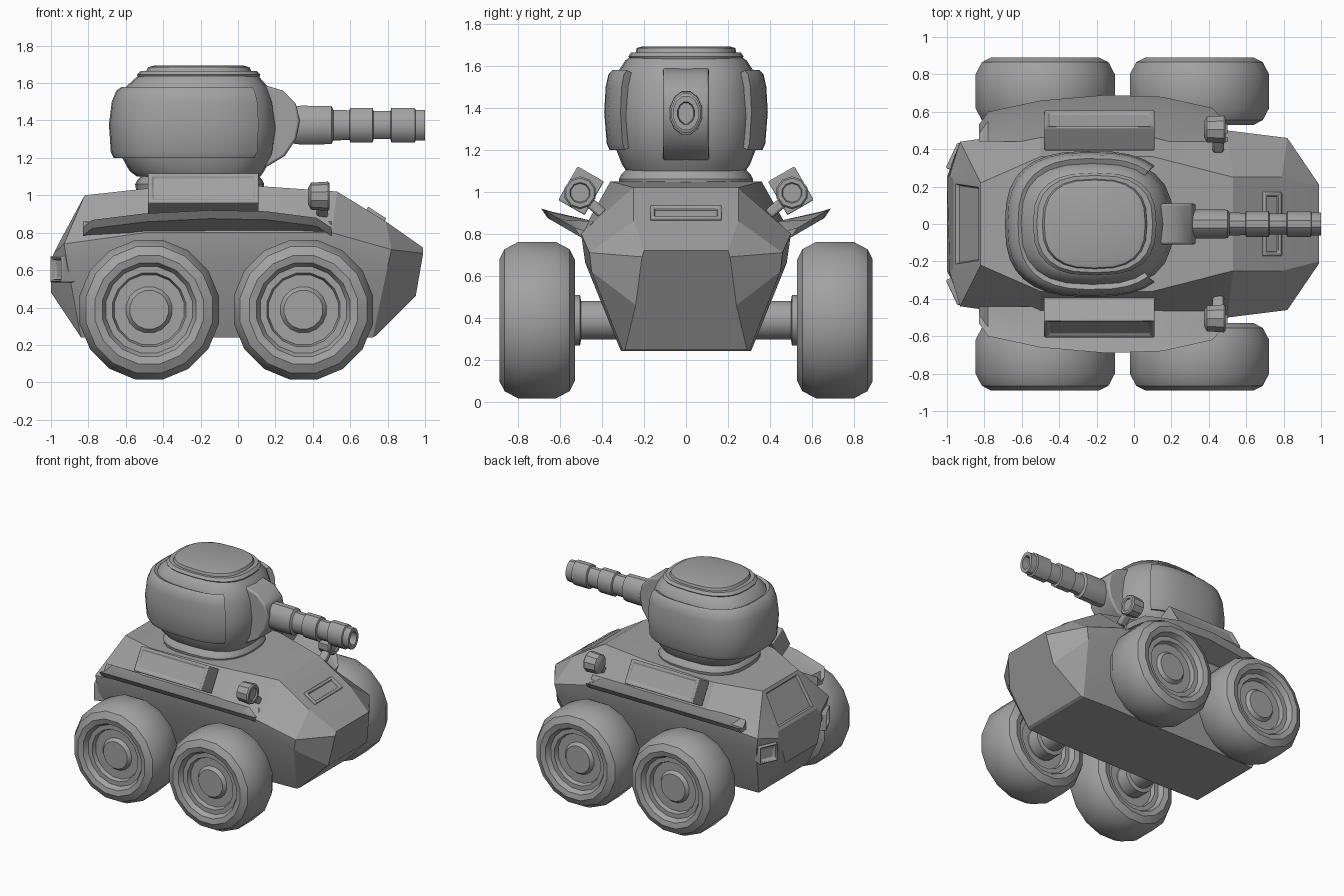
import bpy, bmesh
from math import sin, cos, pi, radians, copysign
from mathutils import Vector, Matrix

cube = bpy.data.objects.get("Cube")
if cube:
    bpy.data.objects.remove(cube, do_unlink=True)

grey = bpy.data.materials.new("armour grey")
grey.use_nodes = True
COLOUR = (0.36, 0.36, 0.36, 1)
grey.diffuse_color = COLOUR
grey.node_tree.nodes["Principled BSDF"].inputs["Base Color"].default_value = COLOUR


def finish(name, bm, smooth=None, bevel=0):
    bmesh.ops.recalc_face_normals(bm, faces=bm.faces[:])
    mesh = bpy.data.meshes.new(name)
    bm.to_mesh(mesh)
    bm.free()
    mesh.materials.append(grey)
    obj = bpy.data.objects.new(name, mesh)
    bpy.context.collection.objects.link(obj)
    if bevel:
        mod = obj.modifiers.new("edge", "BEVEL")
        mod.width, mod.segments, mod.limit_method = bevel, 2, "ANGLE"
    if smooth:
        bpy.ops.object.select_all(action="DESELECT")
        obj.select_set(True)
        bpy.context.view_layer.objects.active = obj
        bpy.ops.object.shade_smooth_by_angle(angle=radians(smooth))
    return obj


def loft(sections):
    """Skin closed sections one after another and cap both ends."""
    bm = bmesh.new()
    rows = [[bm.verts.new(p) for p in s] for s in sections]
    n = len(rows[0])
    for a, b in zip(rows, rows[1:]):
        for i in range(n):
            j = (i + 1) % n
            bm.faces.new((a[i], a[j], b[j], b[i]))
    bm.faces.new(rows[0])
    bm.faces.new(rows[-1])
    return bm


def lathe(name, profile, centre, axis, sides=16, squash=1, smooth=35):
    """Turn (distance, radius) pairs about the x or y axis."""
    c = Vector(centre)
    rings = []
    for d, r in profile:
        ring = []
        for i in range(sides):
            t = 2 * pi * (i + 0.5) / sides
            u, v = r * cos(t) * squash, r * sin(t)
            ring.append(c + Vector((d, u, v) if axis == "x" else (u, d, v)))
        rings.append(ring)
    return finish(name, loft(rings), smooth)


def box(name, centre, size, rot=(0, 0, 0), panel=None, bevel=0.012):
    """Box; panel = (face direction, margin, depth) sinks a frame in one face."""
    bm = bmesh.new()
    bmesh.ops.create_cube(bm, size=1)
    bmesh.ops.scale(bm, vec=size, verts=bm.verts[:])
    if panel:
        bm.normal_update()
        face = max(bm.faces, key=lambda f: f.normal.dot(Vector(panel[0])))
        bmesh.ops.inset_region(bm, faces=[face], thickness=panel[1])
        bmesh.ops.inset_region(bm, faces=[face], thickness=0.006, depth=-panel[2])
    obj = finish(name, bm, 30, bevel)
    obj.location = centre
    obj.rotation_euler = [radians(a) for a in rot]
    return obj


# Hull: half sections from keel, through belt and shoulder, to the deck edge
HULL = [
    [(-1, .2, .48), (-1, .25, .64), (-.985, .26, .69), (-.965, .24, .73)],
    [(-.84, .3, .24), (-.91, .43, .62), (-.93, .44, .74), (-.82, .22, 1.0)],
    [(-.5, .31, .24), (-.5, .48, .66), (-.5, .5, .8), (-.5, .36, 1.035)],
    [(.1, .31, .24), (.1, .48, .66), (.1, .5, .8), (.1, .36, 1.05)],
    [(.5, .31, .24), (.5, .48, .66), (.5, .5, .8), (.53, .25, 1.02)],
    [(.72, .3, .24), (.8, .45, .62), (.82, .46, .71), (.79, .25, .86)],
    [(.74, .29, .25), (.95, .24, .46), (.99, .21, .69), (.99, .2, .72)],
]
bm = loft([half + [(x, -y, z) for x, y, z in reversed(half)] for half in HULL])
bm.normal_update()
# Sunken rear hatch on the sloping tail
tail = min((f for f in bm.faces if f.calc_center_median().z > .8
            and abs(f.calc_center_median().y) < .01),
           key=lambda f: f.calc_center_median().x)
bmesh.ops.recalc_face_normals(bm, faces=bm.faces[:])
bmesh.ops.inset_region(bm, faces=[tail], thickness=.035)
bmesh.ops.inset_region(bm, faces=[tail], thickness=.012, depth=-.02)
finish("hull", bm, 15)

# Vision slot on the sloping nose
box("nose_slot", (.735, 0, .893), (.115, .34, .035), (0, 33, 0), ((0, 0, 1), .028, .025), .006)

# Wheels, axles and side fittings
WHEEL = [(.13, .1), (.13, .105), (.105, .125), (.105, .19), (.135, .2), (.135, .235),
         (.17, .255), (.18, .295), (.155, .345), (.09, .38)]
WHEEL = WHEEL + [(-d, r) for d, r in reversed(WHEEL)]
FENDER = [(-.83, .53), (-.78, .6), (-.5, .66), (-.15, .69), (.15, .68), (.42, .62), (.5, .53)]

for side, label in ((1, "left"), (-1, "right")):
    for x, place in ((-.475, "rear"), (.35, "front")):
        lathe(f"{place}_{label}_wheel", WHEEL, (x, side * .71, .388), "y", 16)
        lathe(f"{place}_{label}_axle",
              [(side * d, r) for d, r in ((.25, .095), (.5, .095), (.505, .125), (.6, .125))],
              (x, 0, .388), "y", 12)

    # Fender sweeping outwards and up, thin at its lip
    sections = []
    for x, y in FENDER:
        lip = .8 + (y - .5) * .58
        sections.append([(x, side * .44, .79), (x, side * .44, .86),
                         (x, side * (y - .05), lip - .005), (x, side * y, lip + .01),
                         (x, side * (y - .03), lip - .035)])
    finish(f"{label}_fender", loft(sections), 30)

    # Stowage box with sunken lid
    box(f"{label}_stowage_box", (-.185, side * .5, 1.005), (.59, .145, .185),
        (side * 30, 0, 0), ((0, side, 0), .03, .012), .02)

    # Headlamp on its bracket
    lathe(f"{label}_headlamp", [(-.055, .045), (-.04, .072), (.05, .078), (.06, .07),
                                (.06, .05), (.05, .045)],
          (.43, side * .505, .995), "x", 10)
    box(f"{label}_headlamp_bracket", (.45, side * .455, .945), (.06, .16, .05),
        (side * 40, 0, 0))

    # Tail lamp
    box(f"{label}_tail_lamp", (-.925, side * .345, .605), (.11, .15, .14),
        (0, 0, -side * 25), ((-1, 0, 0), .022, .03), .008)


# Turret built from rounded-square outlines
def outline(z, back, front, half, t):
    def power(v):
        return copysign(abs(v) ** .75, v)
    return ((back + front) / 2 + (front - back) / 2 * power(cos(t)), half * power(sin(t)), z)


def rounded(name, levels, sides=24, smooth=35):
    turns = [2 * pi * i / sides for i in range(sides)]
    return finish(name, loft([[outline(*lv, t) for t in turns] for lv in levels]), smooth)


rounded("turret_ring", [(1.0, -.54, .13, .31), (1.06, -.55, .14, .32),
                        (1.08, -.54, .13, .31), (1.12, -.5, .1, .27)])
rounded("turret_body", [(1.1, -.54, .12, .285), (1.13, -.58, .14, .305), (1.22, -.63, .19, .34),
                        (1.36, -.655, .21, .35), (1.5, -.64, .19, .34), (1.58, -.6, .16, .32),
                        (1.625, -.55, .12, .29), (1.64, -.53, .11, .27)])
rounded("turret_hatch", [(1.62, -.53, .11, .26), (1.645, -.54, .12, .275), (1.665, -.52, .1, .26),
                         (1.665, -.49, .07, .24), (1.685, -.48, .06, .235),
                         (1.693, -.45, .03, .21)])

# Armour band wrapped round the sides and back of the turret
BAND = [(1.22, -.6, .15, .31), (1.2, -.665, .2, .365), (1.23, -.68, .22, .378),
        (1.38, -.69, .23, .39), (1.5, -.675, .22, .383), (1.56, -.65, .2, .37),
        (1.58, -.62, .18, .35), (1.56, -.58, .14, .31)]
STEPS = 24
arc = [radians(48 + 264 * i / STEPS) for i in range(STEPS + 1)]
finish("turret_armour", loft([[outline(*lv, t) for lv in BAND] for t in arc]), 35)

# Mantlet: rounded side profile given width
MANTLET = [(0, 1.15), (.15, 1.15), (.25, 1.21), (.31, 1.3), (.33, 1.4), (.31, 1.49),
           (.24, 1.56), (.14, 1.59), (0, 1.59)]
finish("mantlet", loft([[(x, y, z) for x, z in MANTLET] for y in (-.11, .11)]), 35, .012)

# Gun barrel with two bands and a hollow muzzle
BARREL = [(.28, .1), (.34, .108), (.5, .105), (.51, .085), (.595, .082), (.6, .096),
          (.72, .096), (.725, .078), (.815, .078), (.82, .096), (.945, .096),
          (.95, .084), (1.0, .084), (1.0, .055), (.93, .05)]
lathe("gun_barrel", BARREL, (0, 0, 1.375), "x", 12, .75)
